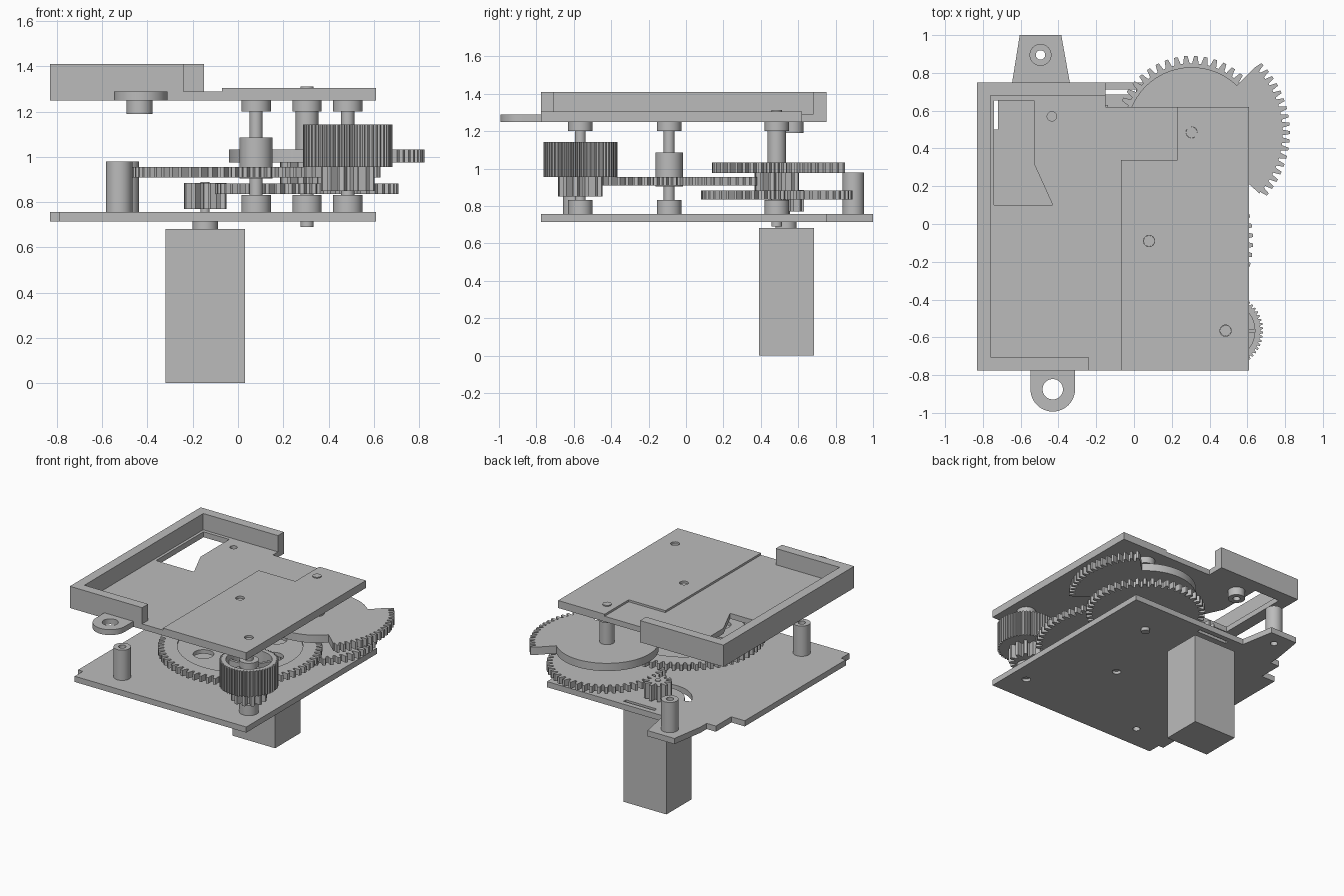
import bpy
from math import cos, sin, pi, radians

if "Cube" in bpy.data.objects:
    bpy.data.objects.remove(bpy.data.objects["Cube"], do_unlink=True)

grey = bpy.data.materials.new("plain_grey")
grey.use_nodes = True
grey.diffuse_color = (0.5, 0.5, 0.5, 1)
grey.node_tree.nodes["Principled BSDF"].inputs["Base Color"].default_value = (0.5, 0.5, 0.5, 1)


def slab(name, z0, z1, *loops):
    """Extrude an outline; further loops inside it become holes."""
    curve = bpy.data.curves.new(name, 'CURVE')
    curve.dimensions = '2D'
    curve.fill_mode = 'BOTH'
    curve.extrude = (z1 - z0) / 2
    for loop in loops:
        spline = curve.splines.new('POLY')
        spline.points.add(len(loop) - 1)
        for point, (x, y) in zip(spline.points, loop):
            point.co = (x, y, 0, 1)
        spline.use_cyclic_u = True
    obj = bpy.data.objects.new(name, curve)
    bpy.context.collection.objects.link(obj)
    obj.location.z = (z0 + z1) / 2
    bpy.ops.object.select_all(action='DESELECT')
    obj.select_set(True)
    bpy.context.view_layer.objects.active = obj
    bpy.ops.object.convert(target='MESH')
    obj = bpy.context.view_layer.objects.active
    obj.data.materials.clear()
    obj.data.materials.append(grey)
    bpy.ops.object.shade_smooth_by_angle(angle=radians(25))
    return obj


def arc(c, r, a0, a1, n):
    return [(c[0] + r * cos(radians(a0 + (a1 - a0) * i / n)),
             c[1] + r * sin(radians(a0 + (a1 - a0) * i / n))) for i in range(n + 1)]


def circle(c, r, n=40):
    return arc(c, r, 0, 360, n)[:-1]


def teeth(c, tip, root, n, start=0, sweep=360):
    """Tapered tooth outline along an arc."""
    pts = []
    step = sweep / n
    for i in range(n):
        for f, r in ((0.0, root), (0.22, root), (0.4, tip), (0.75, tip), (0.94, root)):
            a = radians(start + (i + f) * step)
            pts.append((c[0] + r * cos(a), c[1] + r * sin(a)))
    return pts


def rod(name, c, r, z0, z1, hole=None):
    loops = [circle(c, r)] + ([circle(c, hole, 24)] if hole else [])
    return slab(name, z0, z1, *loops)


def box(x0, x1, y0, y1):
    return [(x0, y0), (x1, y0), (x1, y1), (x0, y1)]


# Axle positions
OUT, MID, DRIVE, MOTOR = (0.305, 0.485), (0.08, -0.09), (0.485, -0.565), (-0.145, 0.535)
PEG, EAR = (-0.435, 0.57), (-0.43, -0.875)
POSTS = {"back": (-0.495, 0.895), "front": (-0.525, -0.6)}
PIN = 0.03

# Base plate with rear tab, slots and axle holes
base = [(-0.79, -0.775), (0.61, -0.775), (0.61, 0.75), (-0.34, 0.75), (-0.385, 1.0),
        (-0.605, 1.0), (-0.645, 0.75), (-0.645, 0.68), (-0.72, 0.68), (-0.72, 0.5),
        (-0.83, 0.5), (-0.83, -0.68), (-0.79, -0.68)]
arc_slot = arc(MOTOR, 0.23, 200, 290, 16) + arc(MOTOR, 0.18, 290, 200, 16)
base_holes = [circle(c, PIN, 24) for c in (MID, DRIVE, OUT)]
base_holes += [circle(c, 0.025, 24) for c in POSTS.values()]
slab("base_plate", 0.715, 0.757, base, box(-0.24, 0.01, 0.685, 0.712), arc_slot, *base_holes)
for side, c in POSTS.items():
    rod(side + "_post", c, 0.058, 0.757, 0.98, 0.025)

# Motor
slab("motor_body", 0, 0.682, box(-0.32, 0.03, 0.39, 0.685))
rod("motor_collar", MOTOR, 0.057, 0.682, 0.715)
rod("motor_shaft", MOTOR, 0.02, 0.715, 0.89)
slab("motor_pinion", 0.77, 0.885, teeth(MOTOR, 0.095, 0.055, 10))

# Top cover: floor, raised section, rim and ear
floor = [(-0.83, -0.775), (0.61, -0.775), (0.61, 0.62), (-0.15, 0.62), (-0.15, 0.75), (-0.83, 0.75)]
window = [(-0.74, 0.655), (-0.53, 0.655), (-0.53, 0.32), (-0.43, 0.1), (-0.74, 0.1)]
axle_holes = [circle(c, PIN, 24) for c in (MID, DRIVE, OUT)]
slab("cover_floor", 1.25, 1.29, floor, window, circle(PEG, 0.025, 24), *axle_holes)
raised = [(-0.07, -0.775), (0.61, -0.775), (0.61, 0.62), (0.23, 0.62), (0.23, 0.34), (-0.07, 0.34)]
slab("cover_raised_section", 1.29, 1.305, raised, *axle_holes)
rim = [(-0.83, -0.775), (-0.24, -0.775), (-0.24, -0.705), (-0.76, -0.705),
       (-0.76, 0.68), (-0.15, 0.68), (-0.15, 0.75), (-0.83, 0.75)]
slab("cover_rim", 1.29, 1.41, rim)
ear = [(EAR[0] + 0.118, -0.775)] + arc(EAR, 0.118, 0, -180, 24) + [(EAR[0] - 0.118, -0.775)]
slab("cover_ear", 1.25, 1.29, ear, circle(EAR, 0.054))
rod("peg_boss", PEG, 0.058, 1.19, 1.25, 0.025)

# Bearings and axles
for name, c, low, high in (("output", OUT, 0.69, 1.312), ("middle", MID, 0.735, 1.29),
                           ("drive", DRIVE, 0.735, 1.29)):
    rod(name + "_axle", c, PIN - 0.001, low, high)
    rod(name + "_lower_bearing", c, 0.065, 0.757, 0.832)
    rod(name + "_upper_bearing", c, 0.065, 1.2, 1.25)

# Output shaft: large gear, pinion and toothed sector
slab("output_gear", 0.835, 0.883, teeth(OUT, 0.405, 0.365, 48))
slab("output_pinion", 0.883, 0.975, teeth(OUT, 0.12, 0.08, 12))
sector = teeth(OUT, 0.52, 0.482, 18, -42, 88) + arc(OUT, 0.345, 46, 318, 70)
slab("output_sector", 0.975, 1.032, sector)
rod("output_sleeve", OUT, 0.05, 1.032, 1.2)

# Middle gear: toothed rim, pierced web and hub
slab("middle_gear_rim", 0.91, 0.955, teeth(MID, 0.55, 0.51, 66), circle(MID, 0.42, 64))
web_holes = [circle(p, 0.07, 24) for p in circle(MID, 0.27, 6)]
slab("middle_gear_web", 0.915, 0.945, circle(MID, 0.42, 64), *web_holes)
rod("middle_gear_hub", MID, 0.073, 0.905, 1.085)

# Drive gear: hollow toothed drum with hub, ribs and pinion
slab("drive_pinion", 0.85, 0.955, teeth(DRIVE, 0.12, 0.08, 12))
slab("drive_drum", 0.955, 1.143, teeth(DRIVE, 0.198, 0.184, 54), circle(DRIVE, 0.155))
rod("drive_drum_floor", DRIVE, 0.156, 0.955, 1.0)
rod("drive_hub", DRIVE, 0.065, 0.99, 1.143)
for i in range(6):
    a = i * pi / 3
    u, v = (cos(a), sin(a)), (-sin(a) * 0.01, cos(a) * 0.01)
    rib = [(DRIVE[0] + u[0] * r + v[0] * s, DRIVE[1] + u[1] * r + v[1] * s)
           for r, s in ((0.05, -1), (0.16, -1), (0.16, 1), (0.05, 1))]
    slab("drive_rib_%d" % (i + 1), 0.99, 1.1, rib)
